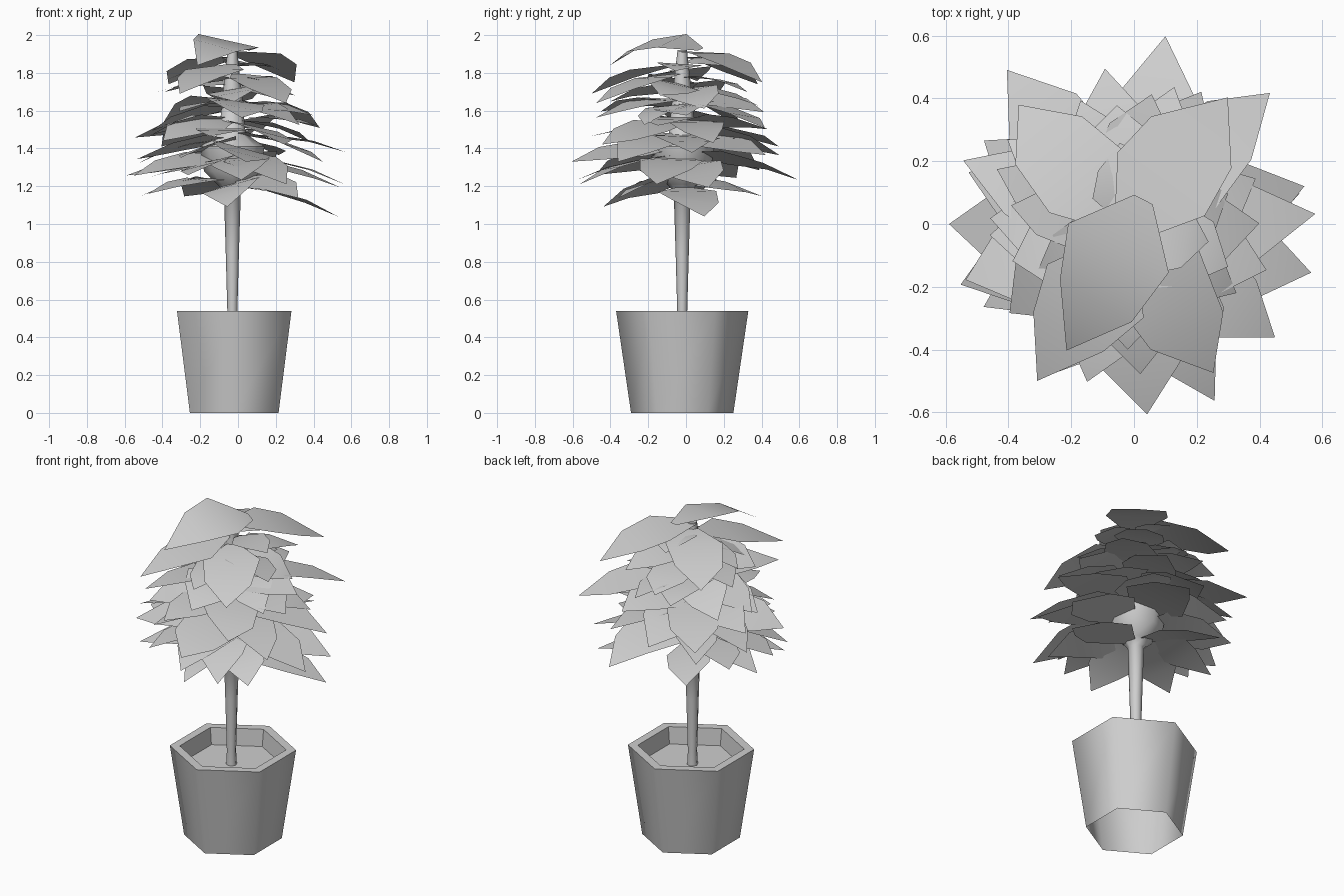
import bpy
import bmesh
import random
from math import sin, cos, radians, pi

random.seed(11)
cube = bpy.data.objects.get("Cube")
if cube:
    bpy.data.objects.remove(cube, do_unlink=True)

CX, CY = -0.02, -0.02

grey = bpy.data.materials.new("plain grey")
grey.use_nodes = True
colour = (0.62, 0.62, 0.62, 1)
grey.diffuse_color = colour
grey.node_tree.nodes["Principled BSDF"].inputs["Base Color"].default_value = colour


def finish(name, bm, angle):
    """Turn a bmesh into a shaded, coloured object."""
    mesh = bpy.data.meshes.new(name)
    bm.to_mesh(mesh)
    bm.free()
    mesh.materials.append(grey)
    obj = bpy.data.objects.new(name, mesh)
    bpy.context.collection.objects.link(obj)
    bpy.ops.object.select_all(action='DESELECT')
    obj.select_set(True)
    bpy.context.view_layer.objects.active = obj
    bpy.ops.object.shade_smooth_by_angle(angle=radians(angle))


def lathe(name, profile, sides, angle, cap=True, x=CX, y=CY):
    """Stack polygon rings of (radius, height), open below."""
    bm = bmesh.new()
    rings = []
    for r, z in profile:
        rings.append([bm.verts.new((x + r * sin(2 * pi * i / sides),
                                    y + r * cos(2 * pi * i / sides), z))
                      for i in range(sides)])
    for low, high in zip(rings, rings[1:]):
        for i in range(sides):
            j = (i + 1) % sides
            bm.faces.new((low[j], low[i], high[i], high[j]))
    if cap:
        bm.faces.new(rings[-1][::-1])
    finish(name, bm, angle)


def leaf(bm, azimuth, reach, z_base, z_tip, width, lift=0.03, start=0.03, roll=0.0):
    """One arched, pointed leaf growing outwards from the stem."""
    a = radians(azimuth)
    stations = [(0, 0.1), (0.33, 0.48), (0.68, 0.36)]

    def point(u, side):
        r = start + (reach - start) * u
        z = z_base + (z_tip - z_base) * u ** 1.5 + lift * 4 * u * (1 - u)
        z += side * roll - abs(side) * 0.15
        return bm.verts.new((CX + r * cos(a) - side * sin(a),
                             CY + r * sin(a) + side * cos(a), z))

    rows = []
    for u, half in stations:
        rows.append([point(u + random.uniform(-0.05, 0.05) * (u > 0),
                           s * half * width * random.uniform(0.85, 1.15))
                     for s in (-1, 1)])
    tip = point(1, 0)
    for (a0, a1), (b0, b1) in zip(rows, rows[1:]):
        bm.faces.new((a0, b0, b1, a1))
    bm.faces.new((rows[-1][0], tip, rows[-1][1]))


# Hexagonal pot, open underneath, with a faceted lining and soil inside
lathe("pot", [(0.271, 0), (0.35, 0.54), (0.295, 0.54)], 6, 65, cap=False)
lathe("pot_lining", [(0.295, 0.54), (0.282, 0.44)], 6, 30)

# Trunk flaring into the core of the crown
lathe("trunk", [(0.03, 0.44), (0.026, 0.52), (0.035, 0.85), (0.045, 1.17), (0.08, 1.21),
                (0.15, 1.28), (0.17, 1.41), (0.07, 1.48), (0.05, 1.7), (0.025, 1.92)],
      8, 60, x=-0.03)

# Crown tiers: base height, tip height, leaf width, then (azimuth, reach) pairs
tiers = {
    "lowest_leaves": (1.25, 1.14, 0.3, [(-45, 0.48), (122, 0.5), (172, 0.5),
                                        (208, 0.52), (265, 0.42)]),
    "low_leaves": (1.35, 1.24, 0.34, [(-13, 0.6), (14, 0.58), (79, 0.63), (148, 0.54),
                                      (178, 0.57), (198, 0.56), (242, 0.52), (274, 0.56),
                                      (297, 0.61)]),
    "lower_middle_leaves": (1.45, 1.34, 0.34, [(5, 0.6), (62, 0.5), (98, 0.52), (128, 0.52),
                                               (160, 0.54), (197, 0.54), (232, 0.46),
                                               (276, 0.59), (324, 0.58)]),
    "middle_leaves": (1.54, 1.46, 0.33, [(-16, 0.46), (22, 0.44), (72, 0.48), (127, 0.64),
                                         (157, 0.57), (182, 0.44), (215, 0.46), (255, 0.5),
                                         (302, 0.5)]),
    "upper_middle_leaves": (1.65, 1.56, 0.32, [(3, 0.42), (44, 0.63), (80, 0.44), (110, 0.44),
                                               (143, 0.48), (175, 0.44), (236, 0.52),
                                               (275, 0.46), (330, 0.4)]),
    "upper_leaves": (1.75, 1.68, 0.3, [(-20, 0.34), (20, 0.34), (60, 0.4), (95, 0.4),
                                       (155, 0.46), (195, 0.38), (270, 0.38)]),
    "small_upper_leaves": (1.84, 1.79, 0.24, [(-8, 0.26), (95, 0.28), (168, 0.38),
                                              (205, 0.32)]),
}
for name, (z_base, z_tip, width, places) in tiers.items():
    bm = bmesh.new()
    for azimuth, reach in places:
        shift = random.uniform(-0.035, 0.035)
        leaf(bm, azimuth, reach, z_base + shift, z_tip + shift + random.uniform(-0.05, 0.04),
             width, lift=0.035, roll=random.uniform(-0.3, 0.3))
    finish(name, bm, 50)

# Steep drooping leaf low on the left side
bm = bmesh.new()
leaf(bm, 12, 0.56, 1.2, 1.04, 0.32)
finish("drooping_leaf", bm, 50)

# Broad leaves around the crown top
bm = bmesh.new()
leaf(bm, 301, 0.53, 1.8, 1.64, 0.34)
leaf(bm, 239, 0.56, 1.85, 1.69, 0.34)
leaf(bm, 131, 0.53, 1.89, 1.74, 0.36, lift=0.04)
leaf(bm, 53, 0.53, 1.92, 1.75, 0.4, lift=0.05, start=-0.02)
leaf(bm, 243, 0.43, 1.93, 1.84, 0.35, lift=0.095, start=-0.11, roll=-0.2)
finish("top_leaves", bm, 50)
